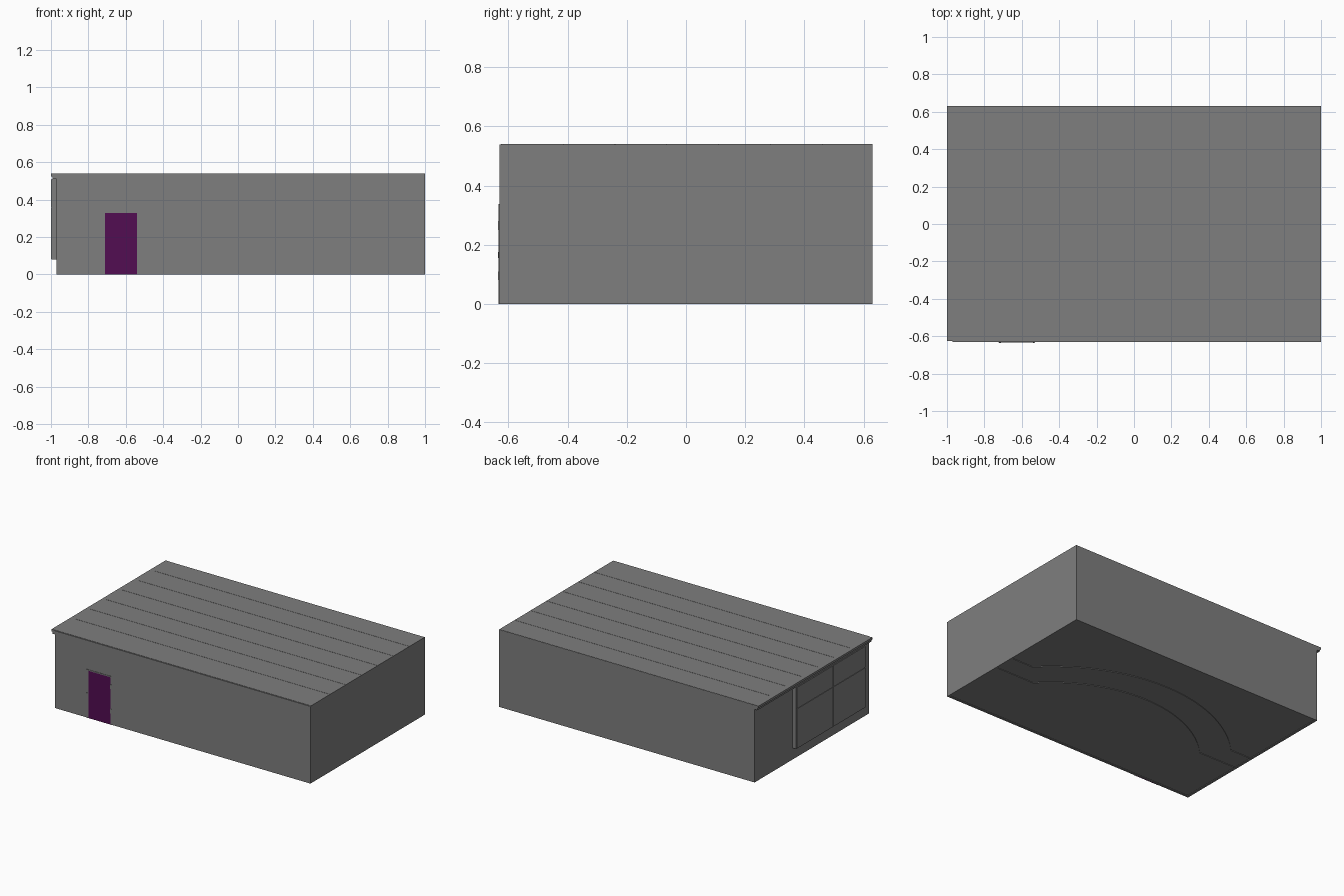
import bpy, bmesh, math
from mathutils import Vector

cube = bpy.data.objects.get("Cube")
if cube:
    bpy.data.objects.remove(cube, do_unlink=True)


def material(name, rgb):
    mat = bpy.data.materials.new(name)
    mat.use_nodes = True
    mat.diffuse_color = (*rgb, 1)
    mat.node_tree.nodes["Principled BSDF"].inputs["Base Color"].default_value = (*rgb, 1)
    return mat


GREY = material("concrete grey", (0.21, 0.21, 0.21))
PURPLE = material("door purple", (0.085, 0.004, 0.085))


def finish(name, bm, mat):
    bmesh.ops.recalc_face_normals(bm, faces=bm.faces)
    mesh = bpy.data.meshes.new(name)
    bm.to_mesh(mesh)
    bm.free()
    mesh.materials.append(mat)
    obj = bpy.data.objects.new(name, mesh)
    bpy.context.scene.collection.objects.link(obj)
    return obj


def boxes(name, spans, mat=GREY):
    """One object of boxes, each given as (x0, x1, y0, y1, z0, z1)."""
    bm = bmesh.new()
    for x0, x1, y0, y1, z0, z1 in spans:
        verts = bmesh.ops.create_cube(bm, size=1)["verts"]
        bmesh.ops.scale(bm, vec=(x1 - x0, y1 - y0, z1 - z0), verts=verts)
        bmesh.ops.translate(bm, vec=((x0 + x1) / 2, (y0 + y1) / 2, (z0 + z1) / 2), verts=verts)
    return finish(name, bm, mat)


# Building shell
LEFT, RIGHT, SIDE, TOP = -0.97, 1.0, 0.63, 0.54
T = 0.015
boxes("front_wall", [(LEFT, RIGHT, -SIDE, -SIDE + T, 0, TOP - 0.002)])
boxes("back_wall", [(LEFT, RIGHT, SIDE - T, SIDE, 0, TOP - 0.002)])
boxes("end_walls", [(x, x + T, T - SIDE, SIDE - T, 0, TOP - 0.002) for x in (LEFT, RIGHT - T)])
boxes("floor", [(LEFT + T, RIGHT - T, T - SIDE, SIDE - T, 0.004, 0.01)])

# Roof of seven long panels over a thin deck
boxes("roof_deck", [(LEFT + T, RIGHT - T, T - SIDE, SIDE - T, TOP - 0.01, TOP - 0.003)])
seams = [-0.625] + [-0.415 + 0.175 * i for i in range(6)] + [SIDE]
boxes("roof_panels", [(LEFT, RIGHT, a + 0.001, b - 0.001, TOP - 0.004, TOP)
                      for a, b in zip(seams, seams[1:])])

# Paired beams below the roof
boxes("roof_beams", [(x + s - 0.008, x + s + 0.008, T - SIDE, SIDE - T, TOP - 0.05, TOP - 0.009)
                     for x in (-0.59, -0.19, 0.21, 0.61) for s in (-0.025, 0.025)])

# Sliding gate on the end wall, hung from a full-width rail
boxes("gate_rail", [(-1, LEFT, -0.625, SIDE, 0.525, TOP),
                    (-0.993, LEFT, -0.625, SIDE, 0.51, 0.525)])
gate_y, gate_z = (-0.55, -0.195, 0.21), (0.08, 0.36, 0.51)
boxes("gate_slab", [(-0.997, LEFT, gate_y[0], gate_y[2], gate_z[0], gate_z[2])])
boxes("gate_panels", [(-1, -0.996, a + 0.002, b - 0.002, c + 0.002, d - 0.002)
                      for a, b in zip(gate_y, gate_y[1:])
                      for c, d in zip(gate_z, gate_z[1:])])

# Front door with frame, hinges and handle
boxes("door_frame", [(-0.725, -0.71, -0.633, -0.625, 0, 0.337),
                     (-0.54, -0.53, -0.633, -0.625, 0, 0.337),
                     (-0.71, -0.54, -0.633, -0.625, 0.33, 0.337)])
boxes("front_door", [(-0.71, -0.54, -0.632, -0.625, 0, 0.33)], PURPLE)
boxes("door_handle", [(-0.722, -0.712, -0.636, -0.63, 0.155, 0.175)])
boxes("door_hinges", [(-0.541, -0.532, -0.635, -0.63, z, z + 0.03) for z in (0.08, 0.25)])


# Curved floor rails: straight ends joined by an arc
def rail(name, half_chord, end_y, radius):
    reach = math.asin(half_chord / radius)
    centre_y = end_y - radius * math.cos(reach)
    angles = [reach * (1 - i / 12) for i in range(25)]
    path = [Vector((RIGHT - T, end_y))]
    path += [Vector((0.015 + radius * math.sin(a), centre_y + radius * math.cos(a))) for a in angles]
    path.append(Vector((LEFT + T, end_y)))
    bm = bmesh.new()
    rings = []
    for i, p in enumerate(path):
        d = (path[min(i + 1, len(path) - 1)] - path[max(i - 1, 0)]).normalized()
        n = Vector((-d.y, d.x)) * 0.006
        rings.append([bm.verts.new((p.x + s * n.x, p.y + s * n.y, z))
                      for s, z in ((-1, 0), (1, 0), (1, 0.02), (-1, 0.02))])
    for a, b in zip(rings, rings[1:]):
        for k in range(4):
            bm.faces.new((a[k], a[k - 1], b[k - 1], b[k]))
    bm.faces.new(rings[0])
    bm.faces.new(rings[-1])
    finish(name, bm, GREY)


rail("outer_floor_rail", 0.81, -0.01, 1.12)
rail("inner_floor_rail", 0.68, -0.16, 0.935)
